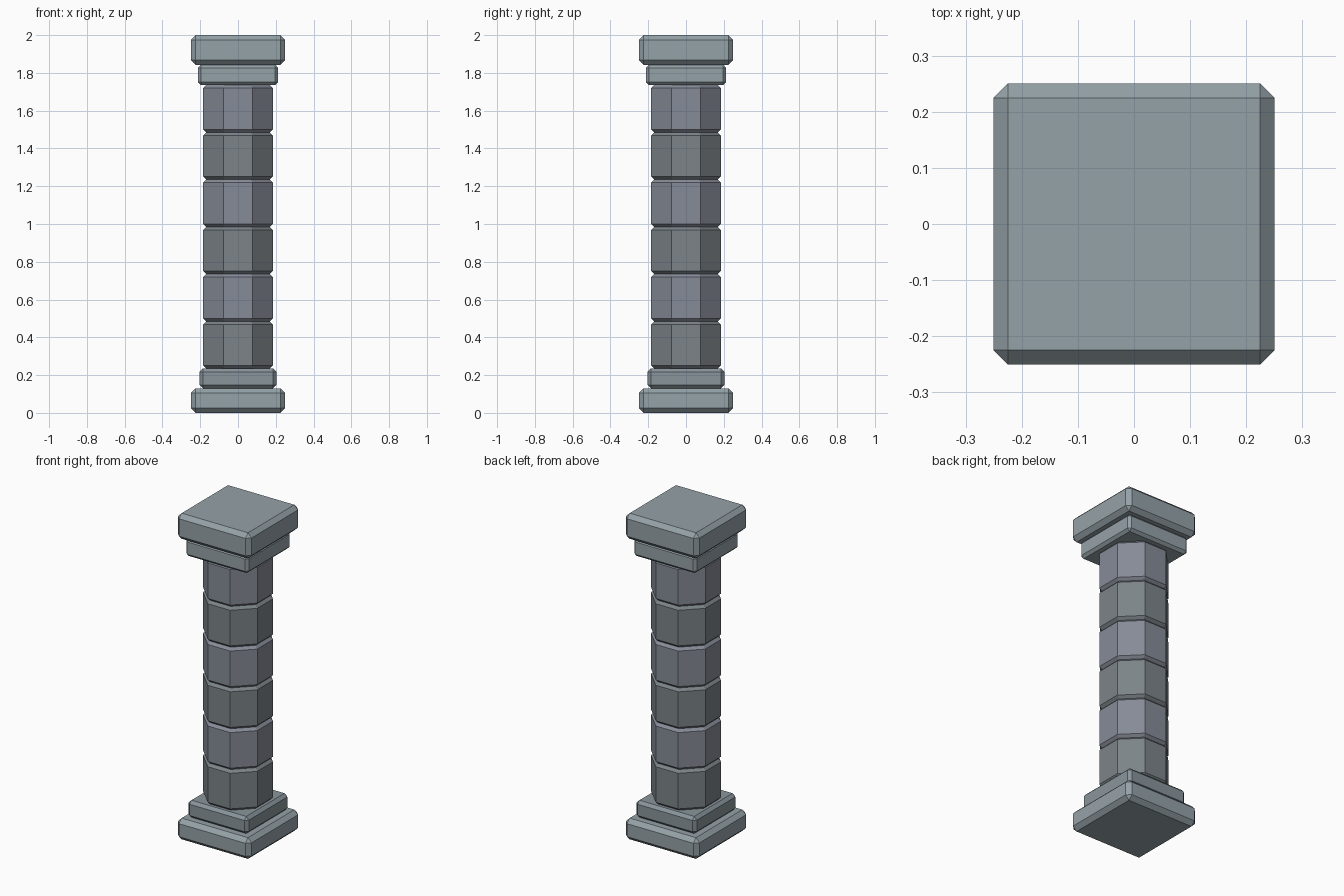
import bpy, bmesh, math

if "Cube" in bpy.data.objects:
    bpy.data.objects.remove(bpy.data.objects["Cube"])


def stone(name, color):
    mat = bpy.data.materials.new(name)
    mat.diffuse_color = (*color, 1)
    mat.use_nodes = True
    mat.node_tree.nodes["Principled BSDF"].inputs["Base Color"].default_value = mat.diffuse_color
    return mat


SLAB = stone("slab_stone", (0.30, 0.36, 0.39))
COLLAR = stone("collar_stone", (0.25, 0.30, 0.33))
DRUMS = [stone("drum_stone_a", (0.20, 0.23, 0.25)),
         stone("drum_stone_b", (0.24, 0.26, 0.31))]


def finish(name, bm, mat):
    mesh = bpy.data.meshes.new(name)
    bm.to_mesh(mesh)
    bm.free()
    mesh.materials.append(mat)
    obj = bpy.data.objects.new(name, mesh)
    bpy.context.collection.objects.link(obj)
    return obj


def prism(name, sides, apothem, z0, z1, bevel, mat, all_edges):
    """Regular prism with flat faces on the axes and chamfered edges."""
    bm = bmesh.new()
    r = apothem / math.cos(math.pi / sides)
    bmesh.ops.create_cone(bm, cap_ends=True, segments=sides,
                          radius1=r, radius2=r, depth=z1 - z0)
    for v in bm.verts:
        a = math.atan2(v.co.y, v.co.x) + math.pi / sides
        v.co = (r * math.cos(a), r * math.sin(a), v.co.z + (z0 + z1) / 2)
    edges = [e for e in bm.edges
             if all_edges or abs(e.verts[0].co.z - e.verts[1].co.z) < 1e-5]
    bmesh.ops.bevel(bm, geom=edges, offset=bevel, offset_type='OFFSET',
                    segments=1, affect='EDGES', profile=0.5)
    return finish(name, bm, mat)


# Base
prism("base_slab", 4, 0.25, 0.0, 0.13, 0.025, SLAB, True)
prism("base_collar", 4, 0.204, 0.13, 0.235, 0.018, COLLAR, True)

# Shaft of six stacked octagonal drums
for i in range(6):
    z = 0.235 + 0.25 * i
    prism(f"shaft_drum_{i + 1}", 8, 0.184, z, z + 0.25, 0.016, DRUMS[i % 2], False)

# Capital
prism("capital_collar", 4, 0.213, 1.735, 1.843, 0.016, SLAB, True)
prism("capital_slab", 4, 0.25, 1.843, 2.0, 0.025, SLAB, True)
